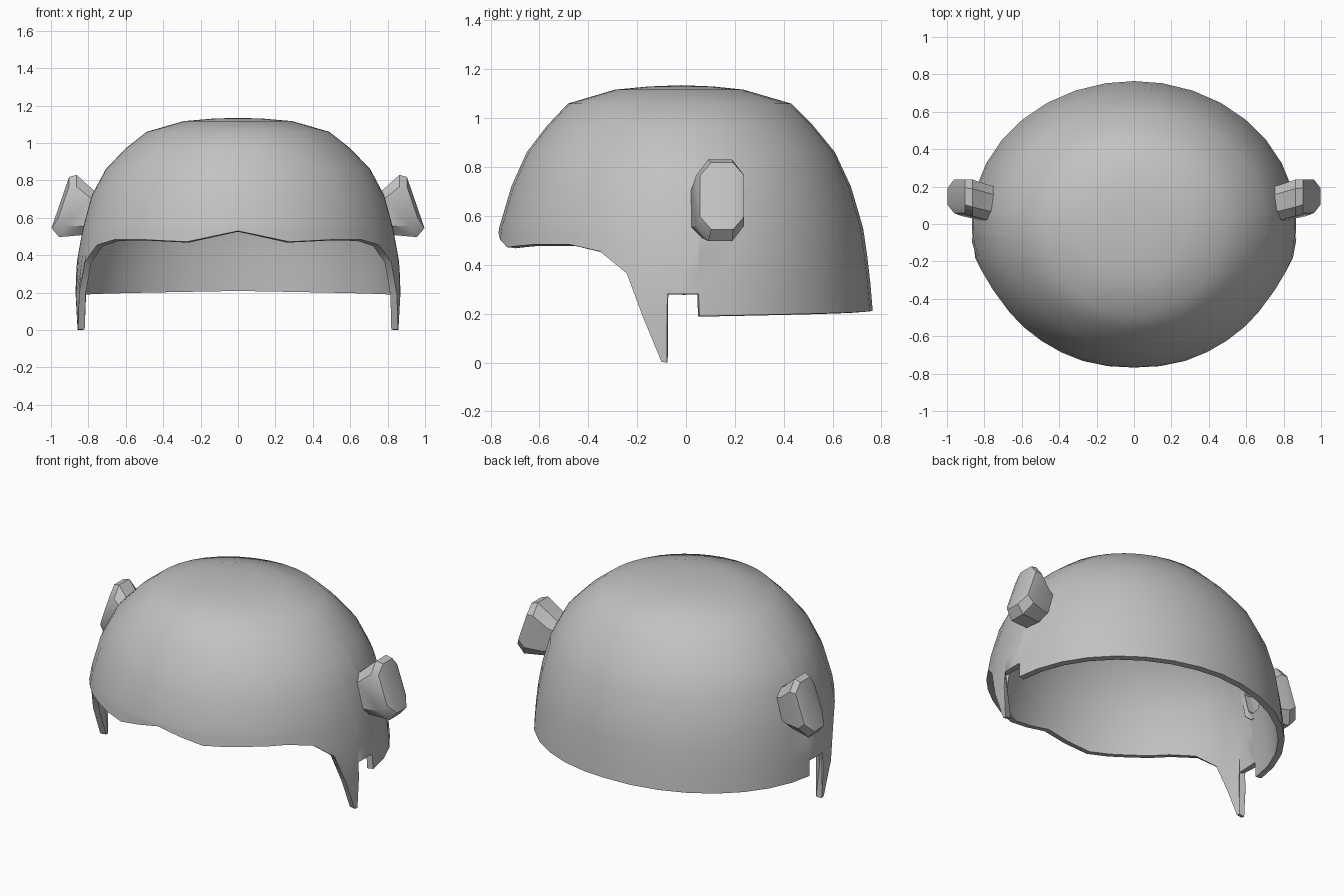
import bpy, bmesh, math
from mathutils import Vector

cube = bpy.data.objects.get("Cube")
if cube:
    bpy.data.objects.remove(cube, do_unlink=True)

grey = bpy.data.materials.new("plain grey")
grey.use_nodes = True
grey.diffuse_color = (0.54, 0.54, 0.54, 1)
grey.node_tree.nodes["Principled BSDF"].inputs["Base Color"].default_value = (0.54, 0.54, 0.54, 1)


def link_mesh(name, bm):
    bmesh.ops.recalc_face_normals(bm, faces=bm.faces)
    mesh = bpy.data.meshes.new(name)
    bm.to_mesh(mesh)
    bm.free()
    mesh.materials.append(grey)
    obj = bpy.data.objects.new(name, mesh)
    bpy.context.collection.objects.link(obj)
    return obj


def make_shell(name, bm, angle, thickness, cutters=()):
    """Thicken an open surface, cut holes in it and smooth it."""
    obj = link_mesh(name, bm)
    bpy.ops.object.select_all(action='DESELECT')
    obj.select_set(True)
    bpy.context.view_layer.objects.active = obj
    mod = obj.modifiers.new("shell", 'SOLIDIFY')
    mod.thickness = thickness
    mod.offset = -1
    bpy.ops.object.modifier_apply(modifier=mod.name)
    for cutter in cutters:
        mod = obj.modifiers.new("hole", 'BOOLEAN')
        mod.operation = 'DIFFERENCE'
        mod.solver = 'EXACT'
        mod.object = cutter
        bpy.ops.object.modifier_apply(modifier=mod.name)
        bpy.data.objects.remove(cutter, do_unlink=True)
    bpy.ops.object.shade_smooth_by_angle(angle=math.radians(angle))


def lookup(table, key):
    """Linear interpolation of the remaining columns of a table."""
    for p, q in zip(table, table[1:]):
        if key <= q[0]:
            t = (key - p[0]) / (q[0] - p[0])
            return [u + (v - u) * t for u, v in zip(p[1:], q[1:])]
    return table[-1][1:]


# Side knobs: hollow octagonal studs leaning backwards, open towards the dome
# Each ring: bottom (x, z), top (x, z), centre y, half depth in y
RINGS = [((0.785, 0.525), (0.742, 0.73), 0.113, 0.088),
         ((0.83, 0.508), (0.775, 0.75), 0.116, 0.095),
         ((0.965, 0.497), (0.872, 0.83), 0.14, 0.098),
         ((1.006, 0.545), (0.912, 0.818), 0.148, 0.09)]
HOLE = [((0.65, 0.555), (0.65, 0.705), 0.113, 0.06),
        ((0.90, 0.555), (0.90, 0.705), 0.113, 0.06)]
OCTAGON = [(-0.5, -1), (0.5, -1), (1, -0.62), (1, 0.62), (0.5, 1), (-0.5, 1), (-1, 0.62), (-1, -0.62)]


def octagon_loft(rings, side, rounding):
    """Join octagonal rings; the outer rings are pulled in at their front and back."""
    bm = bmesh.new()
    loops = []
    for low, high, cy, depth in rings:
        loop = []
        for u, v in OCTAGON:
            t = (v + 1) / 2
            x = low[0] + (high[0] - low[0]) * t
            z = low[1] + (high[1] - low[1]) * t
            if low[0] > 0.9:
                x += rounding * (0.4 * (1 - v * v) - u * u)
            loop.append(bm.verts.new((side * x, cy + depth * u, z)))
        loops.append(loop)
    for r, s in zip(loops, loops[1:]):
        for i in range(8):
            j = (i + 1) % 8
            bm.faces.new((r[i], r[j], s[j], s[i]))
    # Outer face in three upright bands
    for band in ((0, 1, 4, 5), (1, 2, 3, 4), (5, 6, 7, 0)):
        bm.faces.new([loops[-1][i] for i in band])
    return bm, loops[0]


def hole_cutter(side):
    bm, start = octagon_loft(HOLE, side, 0)
    bm.faces.new(start)
    cutter = link_mesh("hole_cutter", bm)
    cutter.hide_render = True
    return cutter


for name, side in (("left_knob", 1), ("right_knob", -1)):
    make_shell(name, octagon_loft(RINGS, side, 0.035)[0], 32, 0.028)


# Dome profile: height, half width, front reach, back reach
PROFILE = [(0.0, 0.862, 0.79, 0.768), (0.2, 0.873, 0.79, 0.765), (0.38, 0.86, 0.785, 0.75),
           (0.55, 0.828, 0.765, 0.725), (0.72, 0.782, 0.715, 0.675), (0.86, 0.707, 0.652, 0.61),
           (0.97, 0.602, 0.568, 0.52), (1.06, 0.488, 0.483, 0.43), (1.117, 0.29, 0.29, 0.235),
           (1.13, 0.14, 0.15, 0.11)]
# Rim: angle from the front in degrees, height
RIM = [(0, 0.53), (19, 0.472), (36, 0.483), (52, 0.483), (63, 0.455), (72, 0.365),
       (77, 0.19), (82.7, 0.003), (84.3, 0.0), (84.5, 0.28), (93.9, 0.28), (94.1, 0.19), (180, 0.212)]


def dome_point(angle, z):
    a, front, back = lookup(PROFILE, z)
    t = math.radians(angle)
    c = math.cos(t)
    return Vector((a * math.sin(t), -(front if c > 0 else back) * c, z))


# Helmet shell: columns from the shaped rim up to the crown
half = sorted({float(r[0]) for r in RIM} | {9.5, 27.5, 44, 89, 104, 115, 126, 137, 148, 159, 170})
angles = half + [360 - a for a in reversed(half[1:-1])]
bm = bmesh.new()
columns = []
for ang in angles:
    rim = lookup(RIM, min(ang, 360 - ang))[0]
    heights = [rim + (0.55 - rim) * k / 3 for k in range(3)] + [p[0] for p in PROFILE[3:]]
    columns.append([bm.verts.new(dome_point(ang, z)) for z in heights])
crown = bm.verts.new((0, -0.02, 1.135))
for i, col in enumerate(columns):
    nxt = columns[(i + 1) % len(columns)]
    for k in range(len(col) - 1):
        bm.faces.new((col[k], nxt[k], nxt[k + 1], col[k + 1]))
    bm.faces.new((col[-1], nxt[-1], crown))
make_shell("helmet_shell", bm, 40, 0.036, [hole_cutter(1), hole_cutter(-1)])
